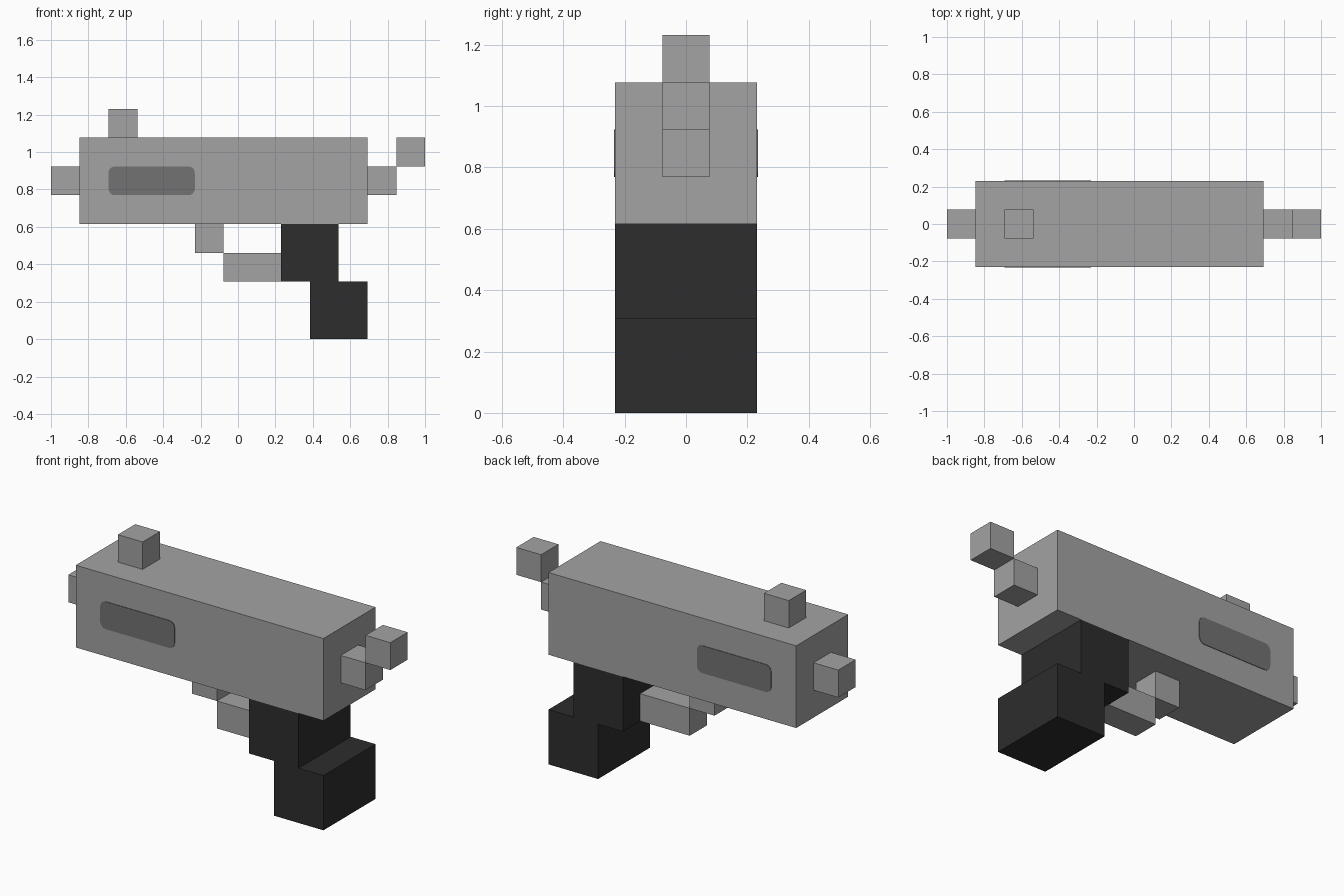
import bpy
import bmesh
from mathutils import Vector

if "Cube" in bpy.data.objects:
    bpy.data.objects.remove(bpy.data.objects["Cube"], do_unlink=True)

U = 2 / 13  # block size: the model is thirteen blocks long


def make_material(name, value):
    mat = bpy.data.materials.new(name)
    mat.use_nodes = True
    color = (value, value, value, 1)
    mat.diffuse_color = color
    mat.node_tree.nodes["Principled BSDF"].inputs["Base Color"].default_value = color
    return mat


light_grey = make_material("light grey", 0.366)
mid_grey = make_material("mid grey", 0.171)
near_black = make_material("near black", 0.026)


def block(name, x, z, half_depth, mat, y=0.0, corner=0.0):
    """Box spanning x and z ranges in blocks; corner rounds the edges along y."""
    low = Vector((x[0], y - half_depth, z[0])) * U
    high = Vector((x[1], y + half_depth, z[1])) * U
    centre, size = (low + high) / 2, high - low
    bm = bmesh.new()
    bmesh.ops.create_cube(bm, size=1)
    bmesh.ops.scale(bm, vec=size, verts=bm.verts)
    if corner:
        edges = [e for e in bm.edges
                 if abs(e.verts[0].co.y - e.verts[1].co.y) > size.y / 2]
        bmesh.ops.bevel(bm, geom=edges, offset=corner * U, segments=4,
                        profile=0.5, affect="EDGES")
    mesh = bpy.data.meshes.new(name)
    bm.to_mesh(mesh)
    bm.free()
    mesh.materials.append(mat)
    obj = bpy.data.objects.new(name, mesh)
    obj.location = centre
    bpy.context.collection.objects.link(obj)
    return obj


WIDE, SLIM = 1.5, 0.5

# Main body with muzzle, sight and rear pieces
block("body", (-5.5, 4.5), (4, 7), WIDE, light_grey)
block("muzzle", (-6.5, -5.5), (5, 6), SLIM, light_grey)
block("front_sight", (-4.5, -3.5), (7, 8), SLIM, light_grey)
block("rear_block", (4.5, 5.5), (5, 6), SLIM, light_grey)
block("hammer", (5.5, 6.5), (6, 7), SLIM, light_grey)

# Trigger guard
block("guard_front", (-1.5, -0.5), (3, 4), SLIM, light_grey)
block("guard_bottom", (-0.5, 1.5), (2, 3), SLIM, light_grey)

# Stepped grip
block("upper_grip", (1.5, 3.5), (2, 4), WIDE, near_black)
block("lower_grip", (2.5, 4.5), (0, 2), WIDE, near_black)

# Rounded side panels
for name, side in (("front_panel", -1), ("back_panel", 1)):
    block(name, (-4.5, -1.5), (5, 6), 0.02, mid_grey, y=side * WIDE, corner=0.22)
